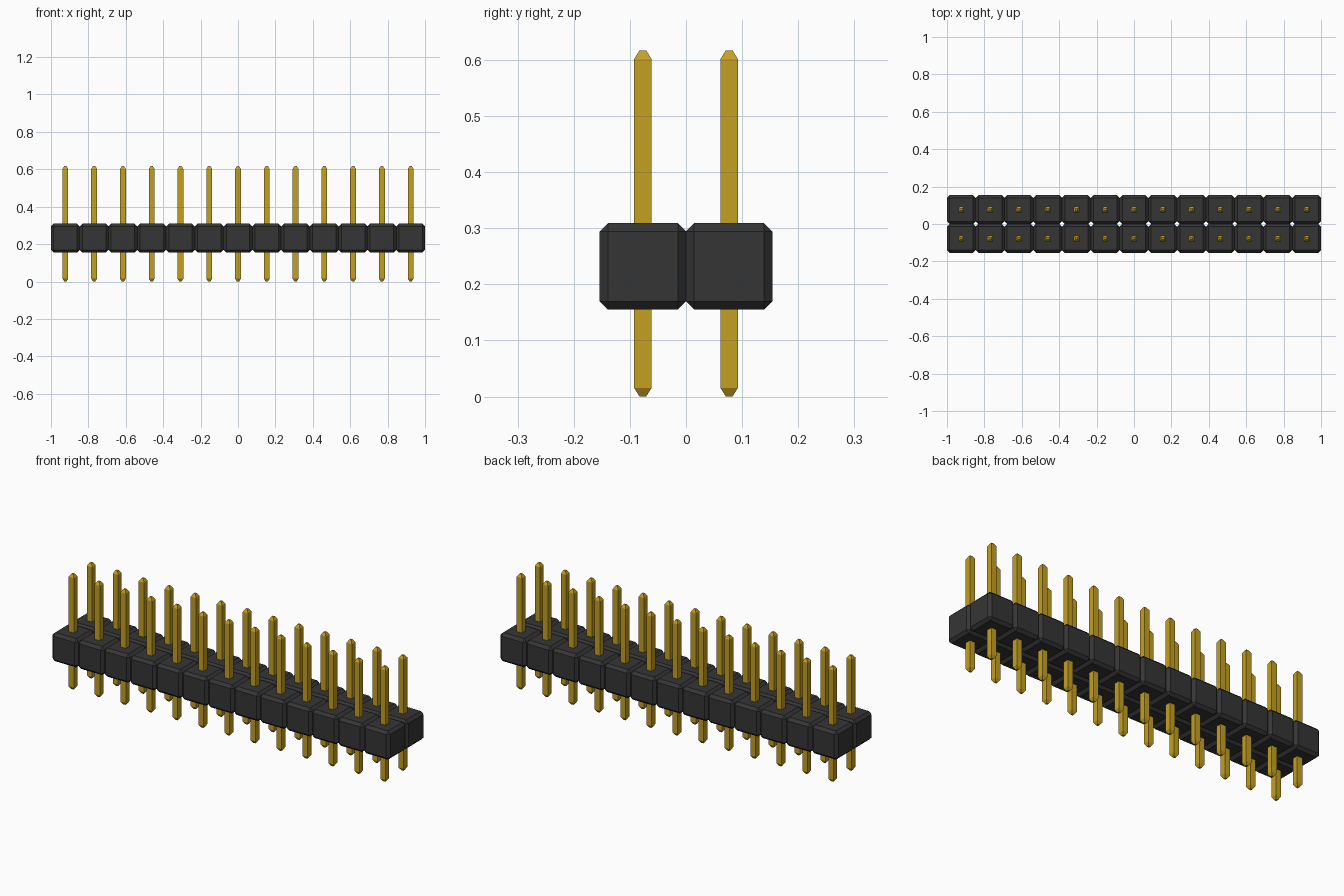
import bpy, bmesh
from mathutils import Matrix

cube = bpy.data.objects.get("Cube")
if cube:
    bpy.data.objects.remove(cube, do_unlink=True)

COLUMNS = 13
PITCH = 2.0 / COLUMNS       # spacing and block size
CHAMFER = 0.0145
BODY_Z = 0.232              # centre height of the blocks
PIN_TOP = 0.617
PIN_HALF = 0.0155
TIP_HALF = 0.006
TIP_LEN = 0.0155


def material(name, rgb):
    mat = bpy.data.materials.new(name)
    mat.use_nodes = True
    color = (*rgb, 1.0)
    mat.diffuse_color = color
    mat.node_tree.nodes["Principled BSDF"].inputs["Base Color"].default_value = color
    return mat


def finish(bm, name, mat):
    bmesh.ops.recalc_face_normals(bm, faces=bm.faces)
    mesh = bpy.data.meshes.new(name)
    bm.to_mesh(mesh)
    bm.free()
    mesh.materials.append(mat)
    return mesh


def block_mesh(mat):
    # Cube with every edge chamfered
    bm = bmesh.new()
    bmesh.ops.create_cube(bm, size=PITCH)
    bmesh.ops.bevel(bm, geom=bm.edges[:], offset=CHAMFER, segments=1,
                    affect='EDGES', profile=0.5)
    return finish(bm, "housing_block", mat)


def pin_mesh(mat):
    # Square rod with tapered flat tips at both ends
    bm = bmesh.new()
    profile = [(0, TIP_HALF), (TIP_LEN, PIN_HALF),
               (PIN_TOP - TIP_LEN, PIN_HALF), (PIN_TOP, TIP_HALF)]
    rings = [[bm.verts.new((sx * r, sy * r, z))
              for sx, sy in ((-1, -1), (1, -1), (1, 1), (-1, 1))]
             for z, r in profile]
    for low, high in zip(rings, rings[1:]):
        for i in range(4):
            j = (i + 1) % 4
            bm.faces.new((low[i], low[j], high[j], high[i]))
    bm.faces.new(rings[0])
    bm.faces.new(rings[-1])
    return finish(bm, "pin", mat)


def place(name, mesh, location):
    obj = bpy.data.objects.new(name, mesh)
    obj.location = location
    bpy.context.collection.objects.link(obj)


block = block_mesh(material("black_plastic", (0.036, 0.036, 0.036)))
pin = pin_mesh(material("gold_metal", (0.56, 0.35, 0.016)))

# Two rows of blocks, each with a pin through its centre
for row, y in (("front", -PITCH / 2), ("back", PITCH / 2)):
    for i in range(COLUMNS):
        x = (i - (COLUMNS - 1) / 2) * PITCH
        place(f"{row}_housing_block_{i + 1}", block, (x, y, BODY_Z))
        place(f"{row}_pin_{i + 1}", pin, (x, y, 0))
